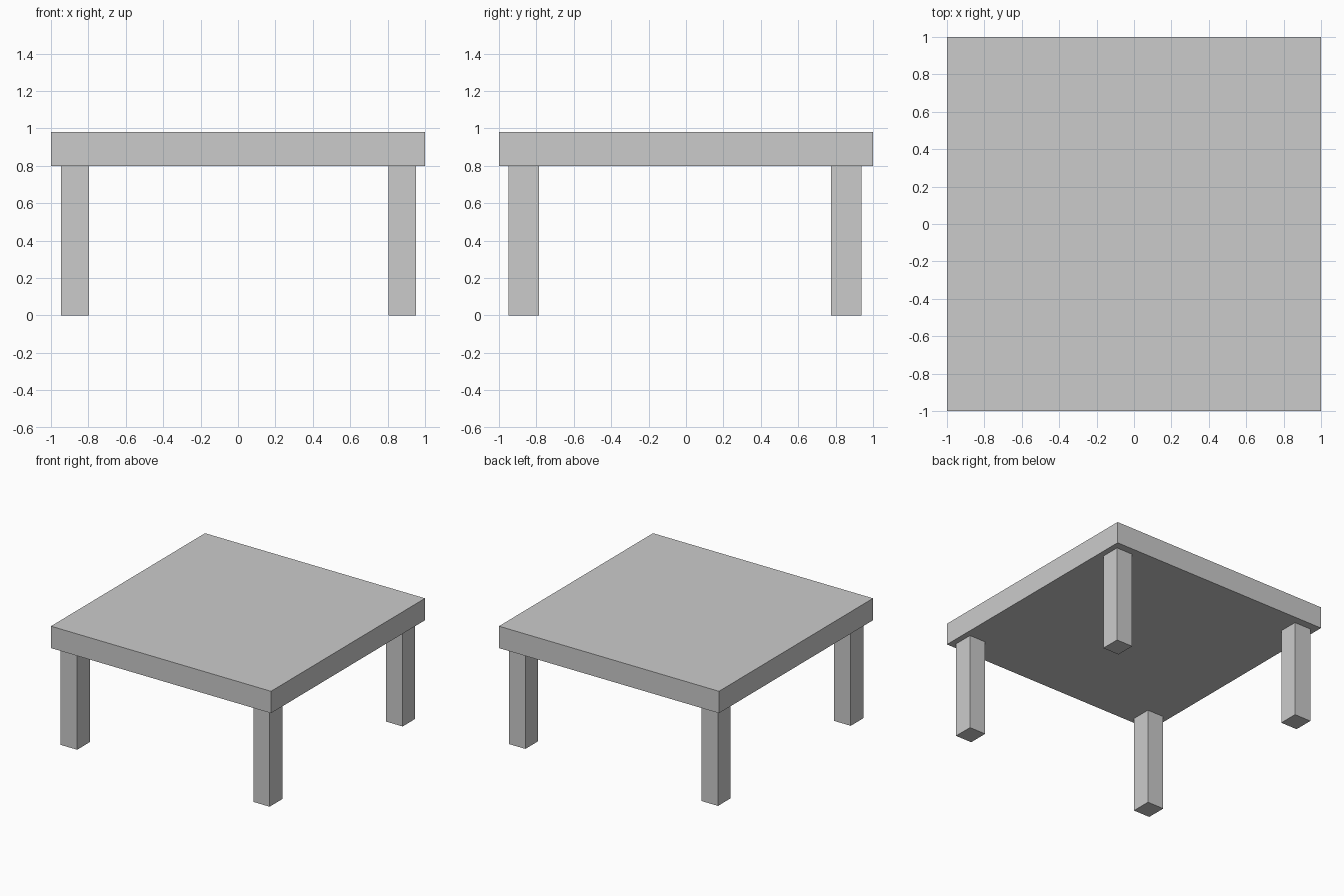
import bpy

if "Cube" in bpy.data.objects:
    bpy.data.objects.remove(bpy.data.objects["Cube"])


def box(name, x, y, z):
    """Add a box spanning the given (min, max) ranges."""
    spans = (x, y, z)
    bpy.ops.mesh.primitive_cube_add(size=1, location=[(a + b) / 2 for a, b in spans])
    obj = bpy.context.object
    obj.name = name
    obj.scale = [b - a for a, b in spans]
    bpy.ops.object.transform_apply(location=False, rotation=False, scale=True)
    return obj


TOP_BOTTOM, TOP_HEIGHT = 0.80, 0.98

# Thick square slab
box("table_top", (-1, 1), (-1, 1), (TOP_BOTTOM, TOP_HEIGHT))

# Four legs, set slightly in from the corners
LEG_X = {"left": (-0.947, -0.797), "right": (0.804, 0.953)}
LEG_Y = {"front": (-0.95, -0.786), "back": (0.776, 0.937)}
for depth, y in LEG_Y.items():
    for side, x in LEG_X.items():
        box(f"{depth}_{side}_leg", x, y, (0, TOP_BOTTOM))
